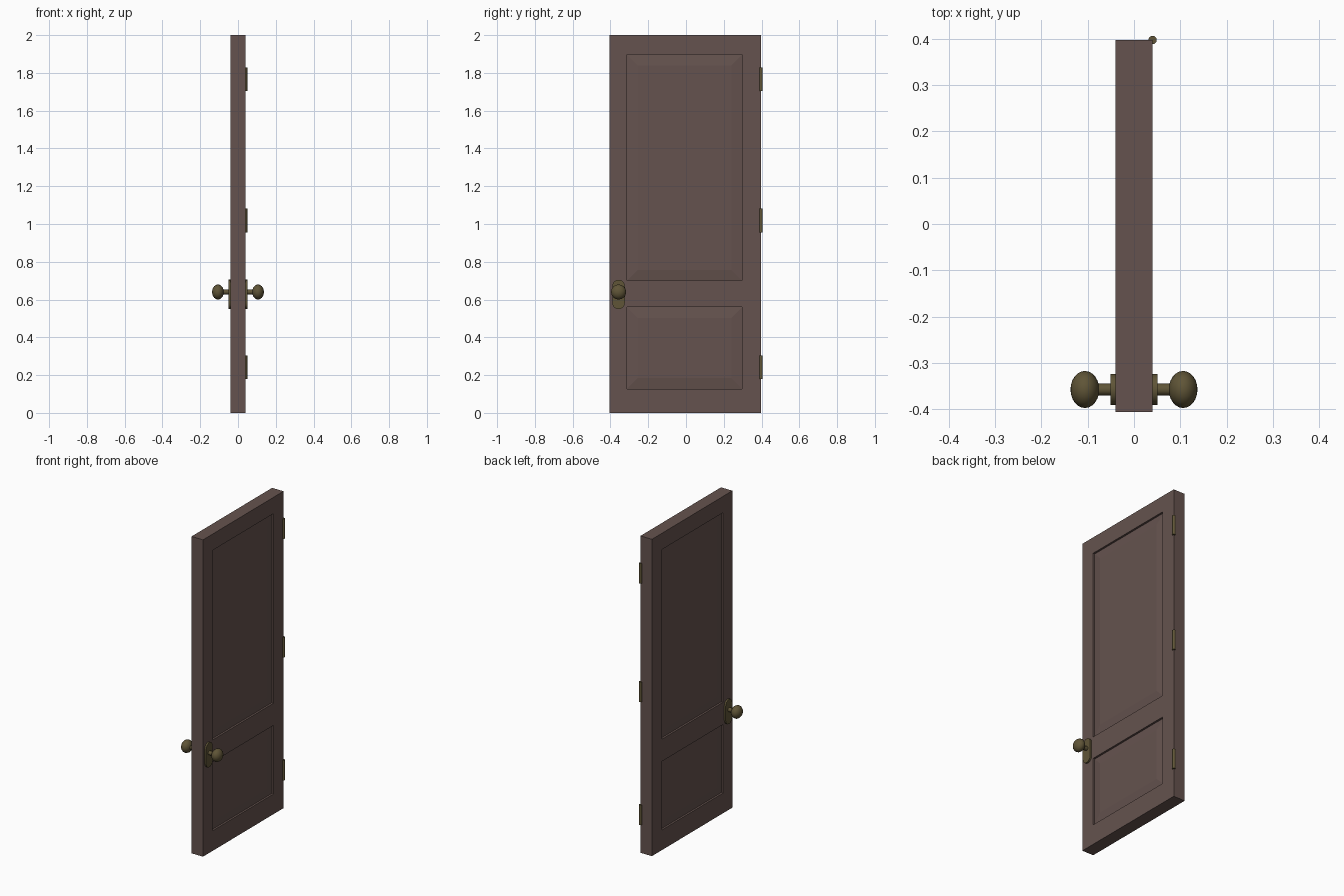
import bpy, bmesh, math
from mathutils import Matrix, Vector

if "Cube" in bpy.data.objects:
    bpy.data.objects.remove(bpy.data.objects["Cube"], do_unlink=True)


def material(name, colour):
    m = bpy.data.materials.new(name)
    m.use_nodes = True
    m.diffuse_color = (*colour, 1)
    m.node_tree.nodes["Principled BSDF"].inputs["Base Color"].default_value = (*colour, 1)
    return m


wood = material("dark brown wood", (0.13, 0.086, 0.077))
brass = material("aged brass", (0.115, 0.09, 0.038))


def finish(name, bm, mat, smooth=False):
    bmesh.ops.recalc_face_normals(bm, faces=bm.faces)
    mesh = bpy.data.meshes.new(name)
    bm.to_mesh(mesh)
    bm.free()
    mesh.materials.append(mat)
    ob = bpy.data.objects.new(name, mesh)
    bpy.context.collection.objects.link(ob)
    if smooth:
        bpy.ops.object.select_all(action='DESELECT')
        ob.select_set(True)
        bpy.context.view_layer.objects.active = ob
        bpy.ops.object.shade_smooth_by_angle(angle=math.radians(40))
    return ob


HALF = 0.04                      # half the door thickness
FRONT, BACK = -0.406, 0.397      # latch edge and hinge edge
PANEL_Y = (-0.312, 0.297)
PANELS_Z = ((0.127, 0.56), (0.70, 1.897))

# Door slab with two raised panels sunk into each face
bm = bmesh.new()
size = Matrix.Diagonal((2 * HALF, BACK - FRONT, 2, 1))
bmesh.ops.create_cube(bm, size=1, matrix=Matrix.Translation((0, (FRONT + BACK) / 2, 1)) @ size)
cuts = [((0, y, 0), (0, 1, 0)) for y in PANEL_Y]
cuts += [((0, 0, z), (0, 0, 1)) for pair in PANELS_Z for z in pair]
for co, no in cuts:
    bmesh.ops.bisect_plane(bm, geom=bm.verts[:] + bm.edges[:] + bm.faces[:],
                           plane_co=co, plane_no=no)
bm.normal_update()


def is_panel(face):
    c = face.calc_center_median()
    return (abs(face.normal.x) > 0.9 and PANEL_Y[0] < c.y < PANEL_Y[1]
            and any(a < c.z < b for a, b in PANELS_Z))


panels = [f for f in bm.faces if is_panel(f)]
for thickness, depth in ((0.0005, -0.012), (0.08, 0.008)):
    bmesh.ops.inset_individual(bm, faces=panels, thickness=thickness, depth=depth)
finish("door_slab", bm, wood)

# Hinge barrels along the back edge
for label, z in (("lower", 0.242), ("middle", 1.018), ("upper", 1.766)):
    bm = bmesh.new()
    bmesh.ops.create_cone(bm, cap_ends=True, segments=16, radius1=0.009, radius2=0.009,
                          depth=0.126, matrix=Matrix.Translation((HALF, BACK, z)))
    finish(label + "_hinge", bm, brass, True)

# Knob, stem and rounded plate on both sides
KNOB_Y, KNOB_Z = -0.357, 0.64
PLATE_Z, PLATE_R, PLATE_H = 0.627, 0.033, 0.078
for label, s in (("left", 1), ("right", -1)):
    bm = bmesh.new()
    ring = []
    for i in range(18):
        a = math.pi * (i % 9) / 8 + (math.pi if i > 8 else 0)
        shift = (PLATE_H - PLATE_R) * (1 if i < 9 else -1)
        ring.append(bm.verts.new((s * (HALF - 0.002), KNOB_Y + PLATE_R * math.cos(a),
                                  PLATE_Z + shift + PLATE_R * math.sin(a))))
    base = bm.faces.new(ring)
    out = bmesh.ops.extrude_face_region(bm, geom=[base])["geom"]
    bmesh.ops.translate(bm, vec=Vector((s * 0.0125, 0, 0)),
                        verts=[g for g in out if isinstance(g, bmesh.types.BMVert)])
    # Extruding leaves the first face in place when it is a lone island
    finish(label + "_knob_plate", bm, brass, True)

    turn = Matrix.Rotation(math.pi / 2, 4, 'Y')
    bm = bmesh.new()
    bmesh.ops.create_cone(bm, cap_ends=True, segments=16, radius1=0.013, radius2=0.013, depth=0.042,
                          matrix=Matrix.Translation((s * 0.067, KNOB_Y, KNOB_Z)) @ turn)
    finish(label + "_knob_stem", bm, brass, True)

    bm = bmesh.new()
    squash = Matrix.Diagonal((0.031, 0.04, 0.04, 1))
    bmesh.ops.create_uvsphere(bm, u_segments=16, v_segments=12, radius=1,
                              matrix=Matrix.Translation((s * 0.106, KNOB_Y, KNOB_Z)) @ squash @ turn)
    finish(label + "_knob", bm, brass, True)
